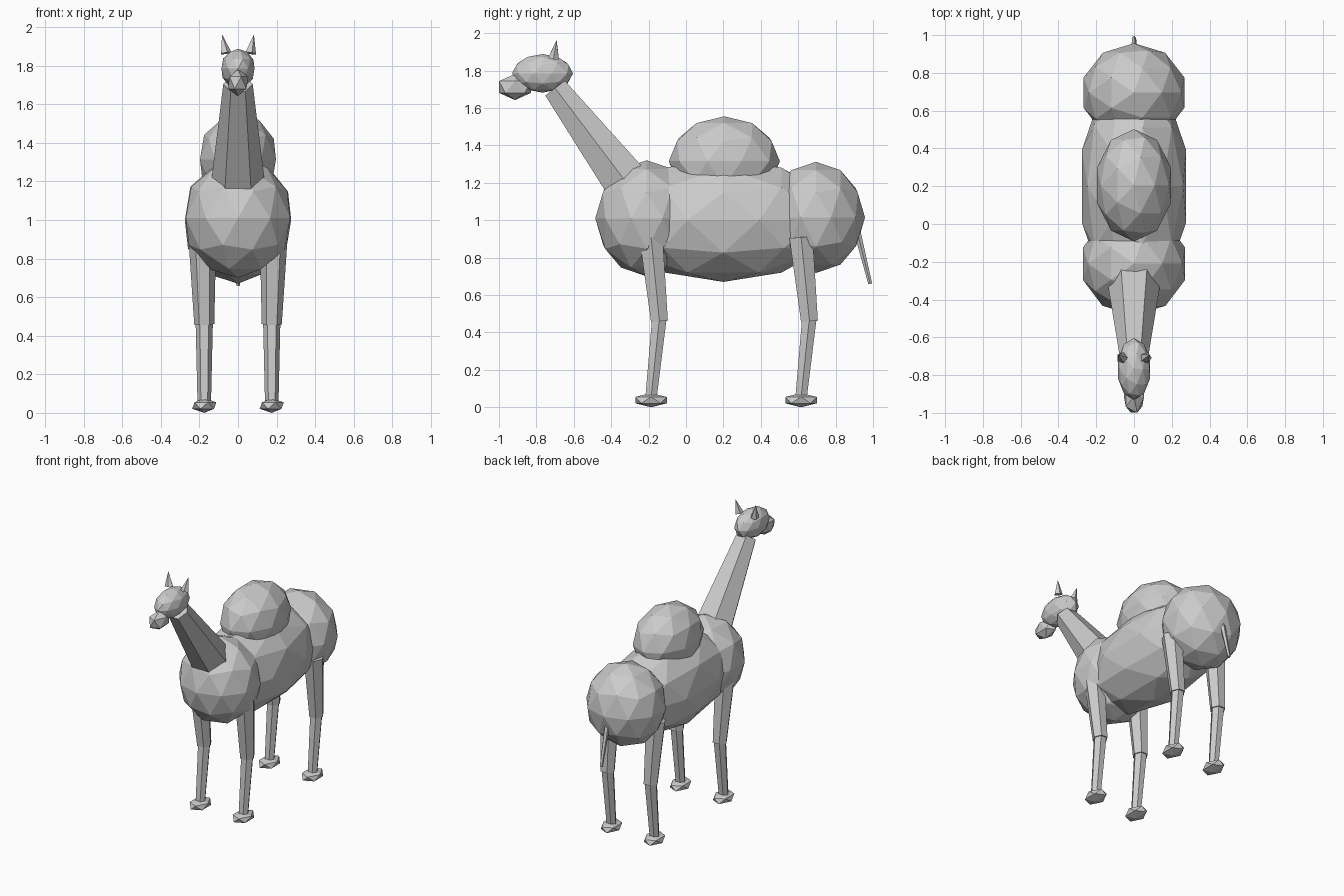
import bpy, bmesh, math
from mathutils import Vector, Matrix

if "Cube" in bpy.data.objects:
    bpy.data.objects.remove(bpy.data.objects["Cube"])


def finish(name, bm):
    bmesh.ops.recalc_face_normals(bm, faces=bm.faces)
    mesh = bpy.data.meshes.new(name)
    bm.to_mesh(mesh)
    bm.free()
    obj = bpy.data.objects.new(name, mesh)
    bpy.context.collection.objects.link(obj)
    return obj


def blob(name, center, radii, detail=2):
    """Faceted ellipsoid."""
    bm = bmesh.new()
    bmesh.ops.create_icosphere(
        bm, subdivisions=detail, radius=1,
        matrix=Matrix.Translation(center) @ Matrix.Diagonal((*radii, 1)))
    return finish(name, bm)


def limb(name, a, b, r1, r2, sides=6):
    """Tapered prism from a to b with a corner pointing sideways."""
    a, b = Vector(a), Vector(b)
    d = (b - a).normalized()
    v = d.cross(Vector((1, 0, 0))).normalized()
    u = v.cross(d)
    bm = bmesh.new()
    rings = []
    for p, r in ((a, r1), (b, r2)):
        rings.append([bm.verts.new(p + r * (math.cos(t) * u + math.sin(t) * v))
                      for t in (2 * math.pi * i / sides for i in range(sides))])
    lo, hi = rings
    for i in range(sides):
        j = (i + 1) % sides
        bm.faces.new((lo[i], lo[j], hi[j], hi[i]))
    bm.faces.new(lo)
    bm.faces.new(hi)
    bmesh.ops.remove_doubles(bm, verts=bm.verts, dist=1e-5)
    return finish(name, bm)


# Torso masses and hump
blob("body", (0, 0.2, 1.0), (0.29, 0.62, 0.33))
blob("chest", (0, -0.21, 1.01), (0.285, 0.275, 0.31))
blob("rump", (0, 0.695, 1.015), (0.28, 0.262, 0.297))
blob("hump", (0, 0.205, 1.315), (0.207, 0.297, 0.24))

# Neck, head and muzzle
limb("neck", (0, -0.28, 1.15), (0, -0.70, 1.706), 0.145, 0.076)
blob("head", (0, -0.767, 1.785), (0.09, 0.163, 0.103))
blob("muzzle", (0, -0.914, 1.712), (0.06, 0.10, 0.07), 1)

# Tail
limb("tail", (0, 0.905, 0.98), (0, 0.985, 0.66), 0.02, 0.011, 5)

# Ears and legs on both sides
for side, s in (("left", 1), ("right", -1)):
    limb(f"{side}_ear", (s * 0.064, -0.708, 1.865), (s * 0.082, -0.692, 1.96),
         0.03, 0.001, 5)
    for end, y in (("front", -0.187), ("rear", 0.615)):
        name = f"{end}_{side}"
        limb(name + "_upper_leg", (s * 0.185, y, 0.91), (s * 0.175, y + 0.045, 0.46), 0.072, 0.052)
        limb(name + "_lower_leg", (s * 0.175, y + 0.045, 0.48), (s * 0.175, y, 0.05), 0.045, 0.035)
        blob(name + "_foot", (s * 0.175, y, 0.038), (0.07, 0.099, 0.038), 1)
